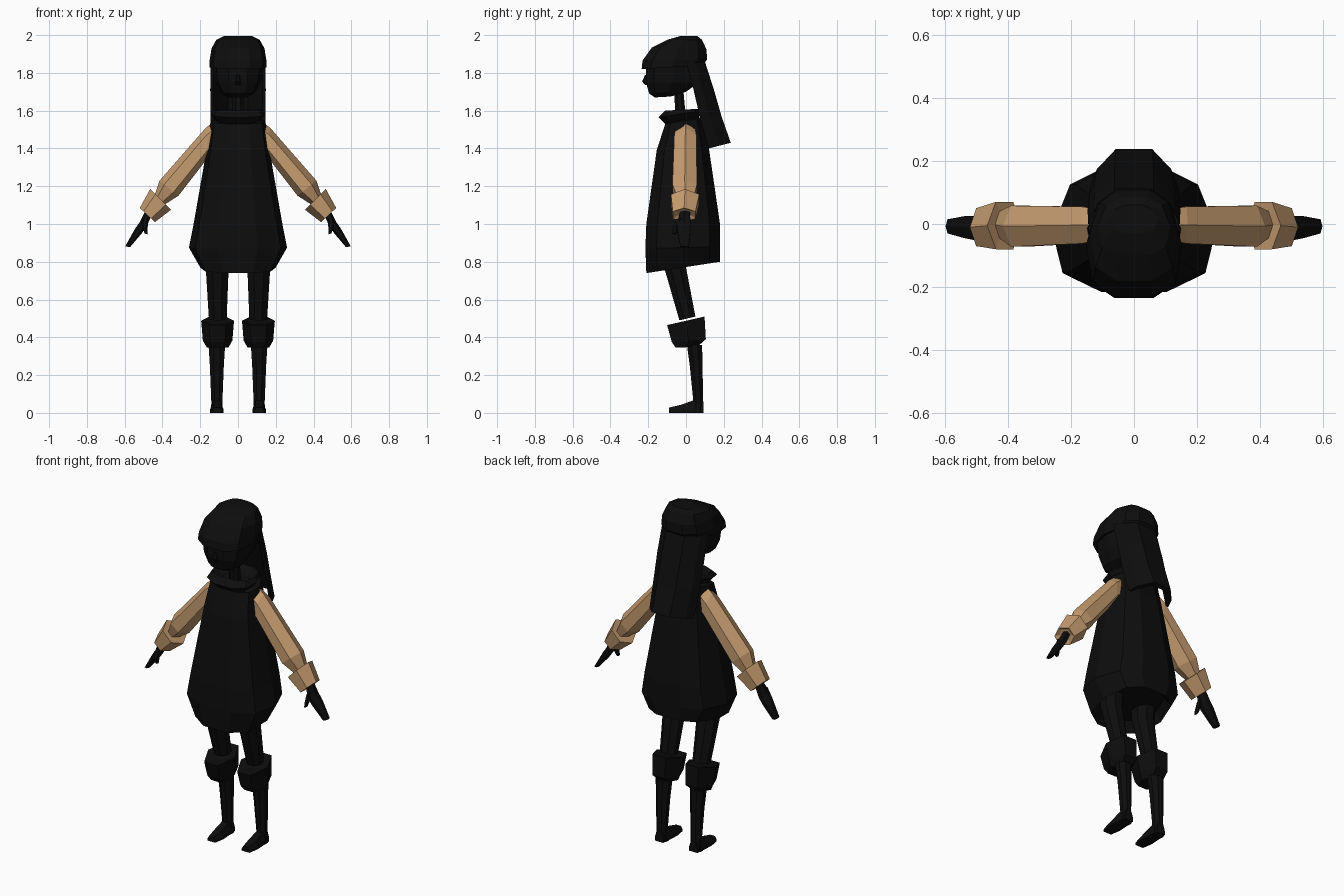
import bpy, bmesh, math
from mathutils import Vector


def material(name, rgb):
    m = bpy.data.materials.new(name)
    m.diffuse_color = (*rgb, 1)
    return m


BLACK = material("black", (0.004, 0.004, 0.004))
TAN = material("tan", (0.56, 0.33, 0.16))


def loft(name, rings, mat):
    """Skin a stack of equal-length rings and cap both ends."""
    bm = bmesh.new()
    rows = [[bm.verts.new(p) for p in r] for r in rings]
    n = len(rows[0])
    for a, b in zip(rows, rows[1:]):
        for i in range(n):
            j = (i + 1) % n
            bm.faces.new((a[i], a[j], b[j], b[i]))
    bm.faces.new(rows[0])
    bm.faces.new(rows[-1])
    bmesh.ops.recalc_face_normals(bm, faces=bm.faces)
    me = bpy.data.meshes.new(name)
    bm.to_mesh(me)
    bm.free()
    me.materials.append(mat)
    ob = bpy.data.objects.new(name, me)
    bpy.context.collection.objects.link(ob)
    return ob


HALF = [(.4, -1), (.87, -.7), (1, 0), (.78, .72), (.36, 1)]
DECAGON = HALF + [(-x, y) for x, y in reversed(HALF)]
OCTAGON = [(math.cos(math.pi * (i + .5) / 4) / .924,
            math.sin(math.pi * (i + .5) / 4) / .924) for i in range(8)]
HEXAGON = [(math.cos(math.pi * i / 3), math.sin(math.pi * i / 3) / .866) for i in range(6)]


def level(w, yf, yb, zf, zb, x=0, plan=DECAGON):
    """Ring spanning yf..yb, with its own front and back height."""
    return [(x + px * w, yf + (yb - yf) * (py + 1) / 2, zf + (zb - zf) * (py + 1) / 2)
            for px, py in plan]


def limb_ring(s, top, bottom, yf, yb):
    """Ring across a sloping arm between an upper and a lower edge point (x, z)."""
    a, b = Vector(top), Vector(bottom)
    c, h = (a + b) / 2, (a - b) / 2
    return [(s * (c.x + h.x * u), (yf + yb) / 2 + (yb - yf) / 2 * v, c.y + h.y * u)
            for u, v in HEXAGON]


# Tunic with raised hollow under the hem
loft("tunic", [
    level(.17, -.17, .14, .80, .85),
    level(.20, -.21, .18, .74, .80),
    level(.26, -.215, .18, .87, .88),
    level(.235, -.21, .18, 1.0, 1.0),
    level(.165, -.155, .12, 1.39, 1.41),
    level(.145, -.11, .085, 1.53, 1.56),
    level(.08, -.07, .04, 1.55, 1.57)], BLACK)

# Flared collar, hollow inside
loft("collar", [
    level(.10, -.10, .06, 1.52, 1.54),
    level(.145, -.145, .08, 1.565, 1.60),
    level(.13, -.11, .07, 1.60, 1.61),
    level(.08, -.08, .03, 1.55, 1.57)], BLACK)

loft("neck", [
    level(.03, -.05, .005, 1.50, 1.50, plan=OCTAGON),
    level(.03, -.065, -.015, 1.72, 1.72, plan=OCTAGON)], BLACK)

# Head and nose
loft("head", [
    level(.05, -.165, -.08, 1.67, 1.675),
    level(.09, -.195, .0, 1.69, 1.70),
    level(.12, -.212, .07, 1.75, 1.75),
    level(.135, -.213, .09, 1.84, 1.84),
    level(.12, -.17, .08, 1.91, 1.91)], BLACK)
loft("nose", [
    level(.016, -.215, -.195, 1.735, 1.735, plan=OCTAGON),
    level(.014, -.233, -.20, 1.755, 1.755, plan=OCTAGON),
    level(.008, -.216, -.20, 1.79, 1.79, plan=OCTAGON)], BLACK)

# Cap
loft("cap", [
    level(.13, -.20, .06, 1.83, 1.84),
    level(.152, -.235, .085, 1.82, 1.84),
    level(.15, -.23, .112, 1.865, 1.87),
    level(.14, -.18, .108, 1.935, 1.925),
    level(.115, -.10, .085, 1.975, 1.975),
    level(.075, -.03, .06, 1.995, 1.995)], BLACK)


# Long hair as a curved sheet
def hair_ring(w, y0, y1, z0, z1):
    outer = [(-1, 0), (-.86, .45), (-.42, 1), (.42, 1), (.86, .45), (1, 0)]
    inner = [(.88, 0), (.72, .3), (.36, .78), (-.36, .78), (-.72, .3), (-.88, 0)]
    return [(w * x, y0 + (y1 - y0) * y, z0 + (z1 - z0) * y) for x, y in outer + inner]


loft("hair", [
    hair_ring(.145, .0, .10, 1.86, 1.86),
    hair_ring(.147, .04, .148, 1.71, 1.71),
    hair_ring(.145, .075, .188, 1.56, 1.57),
    hair_ring(.138, .12, .237, 1.40, 1.43)], BLACK)

for s, side in ((-1, "left"), (1, "right")):
    # Sleeve and turned-back cuff
    loft(side + "_sleeve", [
        limb_ring(s, (.13, 1.54), (.13, 1.38), -.055, .05),
        limb_ring(s, (.17, 1.51), (.16, 1.35), -.062, .055),
        limb_ring(s, (.415, 1.23), (.315, 1.15), -.072, .058),
        limb_ring(s, (.44, 1.155), (.385, 1.105), -.045, .04)], TAN)
    loft(side + "_cuff", [
        limb_ring(s, (.44, 1.155), (.385, 1.105), -.045, .04),
        limb_ring(s, (.465, 1.185), (.355, 1.075), -.08, .07),
        limb_ring(s, (.52, 1.085), (.44, 1.01), -.07, .05),
        limb_ring(s, (.50, 1.08), (.45, 1.035), -.045, .03)], TAN)
    # Hand and thumb
    loft(side + "_hand", [
        limb_ring(s, (.49, 1.07), (.455, 1.05), -.03, .02),
        limb_ring(s, (.52, 1.01), (.485, .985), -.05, .025),
        limb_ring(s, (.545, .975), (.51, .95), -.045, .025),
        limb_ring(s, (.597, .882), (.572, .877), -.03, .015)], BLACK)
    loft(side + "_thumb", [
        limb_ring(s, (.51, 1.03), (.475, 1.01), -.05, -.01),
        limb_ring(s, (.505, .98), (.48, .97), -.072, -.04),
        limb_ring(s, (.495, .95), (.48, .945), -.072, -.05)], BLACK)
    # Thigh, boot top, shin and foot
    loft(side + "_thigh", [
        level(.062, -.13, .015, .86, .86, s * .11, OCTAGON),
        level(.06, -.11, .0, .75, .77, s * .11, OCTAGON),
        level(.047, -.035, .05, .49, .51, s * .107, OCTAGON)], BLACK)
    loft(side + "_boot_top", [
        level(.05, -.03, .06, .47, .50, s * .108, HEXAGON),
        level(.087, -.10, .098, .465, .51, s * .108, HEXAGON),
        level(.078, -.075, .105, .375, .39, s * .108, HEXAGON),
        level(.058, -.055, .06, .345, .35, s * .108, HEXAGON)], BLACK)
    loft(side + "_shin", [
        level(.044, .005, .085, .36, .36, s * .112, OCTAGON),
        level(.037, .02, .088, .25, .25, s * .112, OCTAGON),
        level(.029, .04, .09, .05, .05, s * .112, OCTAGON),
        level(.034, .03, .09, .0, .0, s * .112, OCTAGON)], BLACK)
    foot = [(.092, .06, .027), (.045, .068, .032), (-.03, .042, .036), (-.09, .028, .026)]
    loft(side + "_foot", [
        [(s * .112 + k * w, y, z) for k, z in
         ((-1, 0), (1, 0), (1, .4 * h), (.6, h), (-.6, h), (-1, .4 * h))]
        for y, h, w in foot], BLACK)
